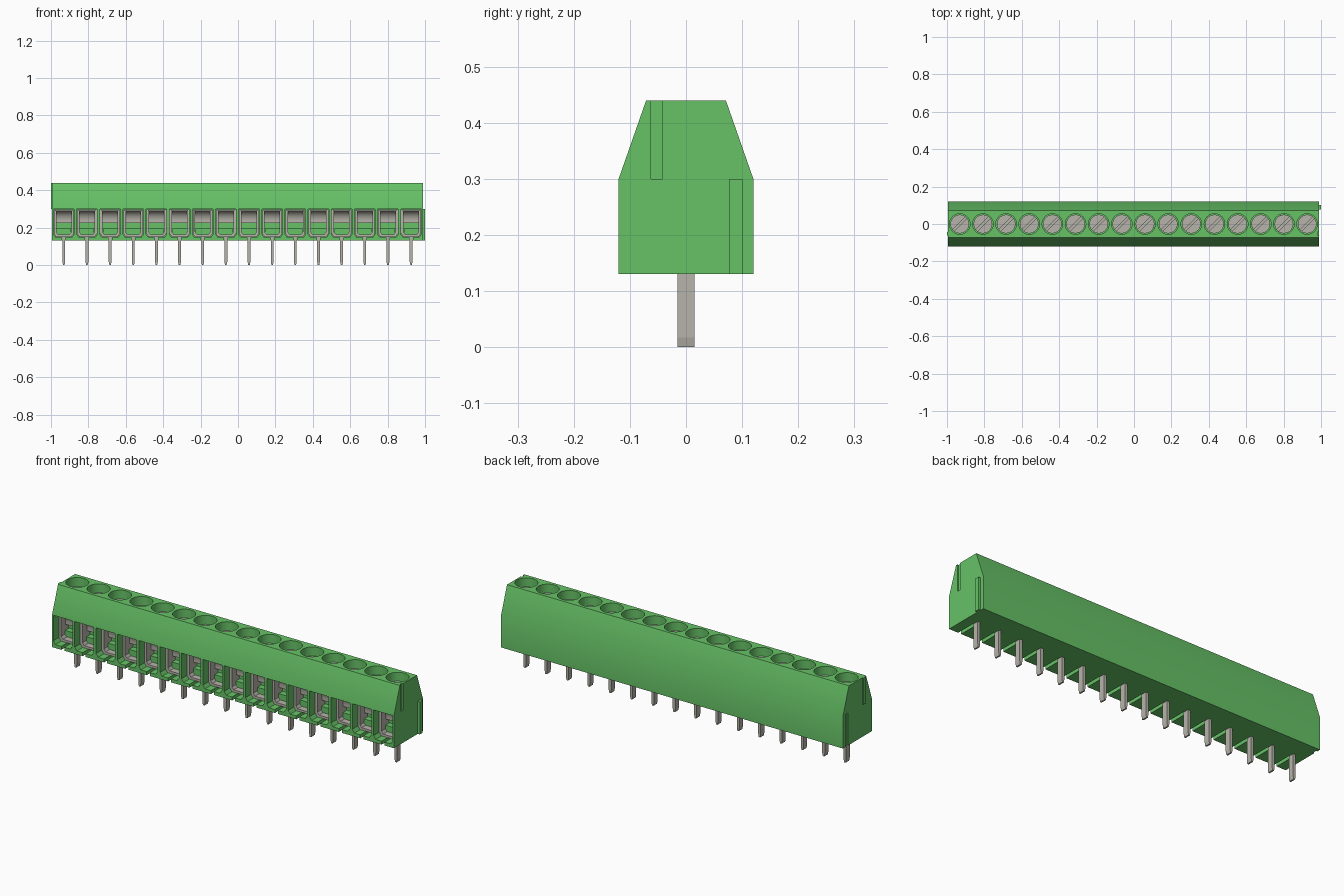
import bpy, bmesh, math
from mathutils import Vector

cube = bpy.data.objects.get("Cube")
if cube:
    bpy.data.objects.remove(cube, do_unlink=True)

POLES, PITCH, MID = 16, 0.1238, -0.003
X0, X1 = -0.994, 0.988
CENTRES = [MID + (i - (POLES - 1) / 2) * PITCH for i in range(POLES)]


def material(name, rgb):
    m = bpy.data.materials.new(name)
    m.use_nodes = True
    m.diffuse_color = (*rgb, 1)
    bsdf = next(n for n in m.node_tree.nodes if n.type == 'BSDF_PRINCIPLED')
    bsdf.inputs["Base Color"].default_value = (*rgb, 1)
    return m


GREEN = material("green plastic", (0.135, 0.54, 0.135))
GREY = material("warm grey metal", (0.47, 0.455, 0.40))


def prism(bm, pts, axis, a, b):
    """Extrude a 2D outline along an axis between a and b."""
    place = {'x': lambda p, h: (h, p[0], p[1]),
             'y': lambda p, h: (p[0], h, p[1]),
             'z': lambda p, h: (p[0], p[1], h)}[axis]
    lo = [bm.verts.new(place(p, a)) for p in pts]
    hi = [bm.verts.new(place(p, b)) for p in pts]
    bm.faces.new(lo)
    bm.faces.new(hi)
    for i in range(len(pts)):
        j = (i + 1) % len(pts)
        bm.faces.new((lo[i], lo[j], hi[j], hi[i]))


def box(bm, x, y, z):
    prism(bm, [(x[0], y[0]), (x[1], y[0]), (x[1], y[1]), (x[0], y[1])], 'z', *z)


def arc(r, a, b, n, cx=0, cy=0):
    return [(cx + r * math.cos(a + (b - a) * i / n), cy + r * math.sin(a + (b - a) * i / n))
            for i in range(n + 1)]


def finish(bm, name, mat):
    bmesh.ops.recalc_face_normals(bm, faces=bm.faces)
    me = bpy.data.meshes.new(name)
    bm.to_mesh(me)
    bm.free()
    me.materials.append(mat)
    ob = bpy.data.objects.new(name, me)
    bpy.context.collection.objects.link(ob)
    return ob


def smooth(ob):
    bpy.ops.object.select_all(action='DESELECT')
    ob.select_set(True)
    bpy.context.view_layer.objects.active = ob
    bpy.ops.object.shade_smooth_by_angle(angle=math.radians(30))


def repeat(ob):
    """Place one linked copy of a part at every pole."""
    name = ob.name
    for i, x in enumerate(CENTRES):
        o = ob if i == 0 else ob.copy()
        o.name = f"{name}_{i + 1}"
        o.location.x = x
        if i:
            bpy.context.collection.objects.link(o)


# Housing with tapered top
bm = bmesh.new()
prism(bm, [(-0.12, 0.13), (0.12, 0.13), (0.12, 0.30), (0.071, 0.44),
           (-0.071, 0.44), (-0.12, 0.30)], 'x', X0, X1)
housing = finish(bm, "housing", GREEN)

# Cutter: screw wells, wire openings with a slotted floor, end grooves
bm = bmesh.new()
for c in CENTRES:
    prism(bm, [(c + x, y) for x, y in arc(0.055, 0, 2 * math.pi, 32)[:-1]], 'z', 0.37, 0.5)
    opening = [(-0.055, 0.299), (-0.055, 0.165), (-0.043, 0.148), (-0.009, 0.148), (-0.009, 0.1),
               (0.009, 0.1), (0.009, 0.148), (0.043, 0.148), (0.055, 0.165), (0.055, 0.299)]
    prism(bm, [(c + x, z) for x, z in opening], 'y', -0.2, -0.012)
box(bm, (X1 - 0.007, X1 + 0.1), (-0.062, -0.042), (0.30, 0.5))
box(bm, (X0 - 0.1, X0 + 0.007), (0.077, 0.101), (0.1, 0.30))
cutter = finish(bm, "housing_cutter", GREEN)
cutter.hide_render = True
mod = housing.modifiers.new("cut", 'BOOLEAN')
mod.operation = 'DIFFERENCE'
mod.solver = 'EXACT'
mod.object = cutter
bpy.ops.object.select_all(action='DESELECT')
housing.select_set(True)
bpy.context.view_layer.objects.active = housing
bpy.ops.object.modifier_apply(modifier=mod.name)
bpy.data.objects.remove(cutter, do_unlink=True)
smooth(housing)

# Interlocking ribs on the two ends
bm = bmesh.new()
box(bm, (X1 - 0.002, 1.0), (0.077, 0.101), (0.13, 0.30))
finish(bm, "left_end_rib", GREEN)
bm = bmesh.new()
prism(bm, [(-0.062, 0.30), (-0.042, 0.30), (-0.042, 0.44), (-0.062, 0.44)], 'x', -1.0, X0 + 0.002)
finish(bm, "right_end_rib", GREEN)

# Slotted screw head
bm = bmesh.new()
prism(bm, arc(0.05, 0, 2 * math.pi, 32)[:-1], 'z', 0.365, 0.385)
gap = math.asin(0.006 / 0.05)
for k in (0, 1):
    t = math.pi / 4 + k * math.pi
    prism(bm, arc(0.05, t + gap, t + math.pi - gap, 16), 'z', 0.384, 0.396)
screw = finish(bm, "screw", GREY)
smooth(screw)
repeat(screw)

# Clamp cage: U-shaped frame with chamfered corners
bm = bmesh.new()
outer = [(-0.053, 0.297), (-0.053, 0.168), (-0.041, 0.151)]
inner = [(-0.030, 0.163), (-0.040, 0.176), (-0.040, 0.297)]
half = outer + [(-x, z) for x, z in reversed(outer)]
cavity = [(-x, z) for x, z in reversed(inner)] + inner
prism(bm, half + cavity, 'y', -0.077, -0.014)
repeat(finish(bm, "clamp_cage", GREY))

# Curved wire guide in the upper half of the cage
bm = bmesh.new()
curve = arc(1, math.pi / 2, 0, 10)
prism(bm, [(-0.088 + 0.048 * u, 0.236 + 0.054 * v) for u, v in curve]
      + [(-0.040, 0.225), (-0.014, 0.225), (-0.014, 0.298), (-0.088, 0.298)], 'x', -0.046, 0.046)
guide = finish(bm, "wire_guide", GREY)
smooth(guide)
repeat(guide)

# Small step inside the cage
bm = bmesh.new()
box(bm, (-0.039, 0.039), (-0.045, -0.005), (0.164, 0.195))
repeat(finish(bm, "inner_step", GREEN))

# Solder pin with a tapered tip
bm = bmesh.new()
prism(bm, [(-0.004, 0), (0.004, 0), (0.0075, 0.017), (0.0075, 0.16),
           (-0.0075, 0.16), (-0.0075, 0.017)], 'y', -0.015, 0.015)
repeat(finish(bm, "pin", GREY))
